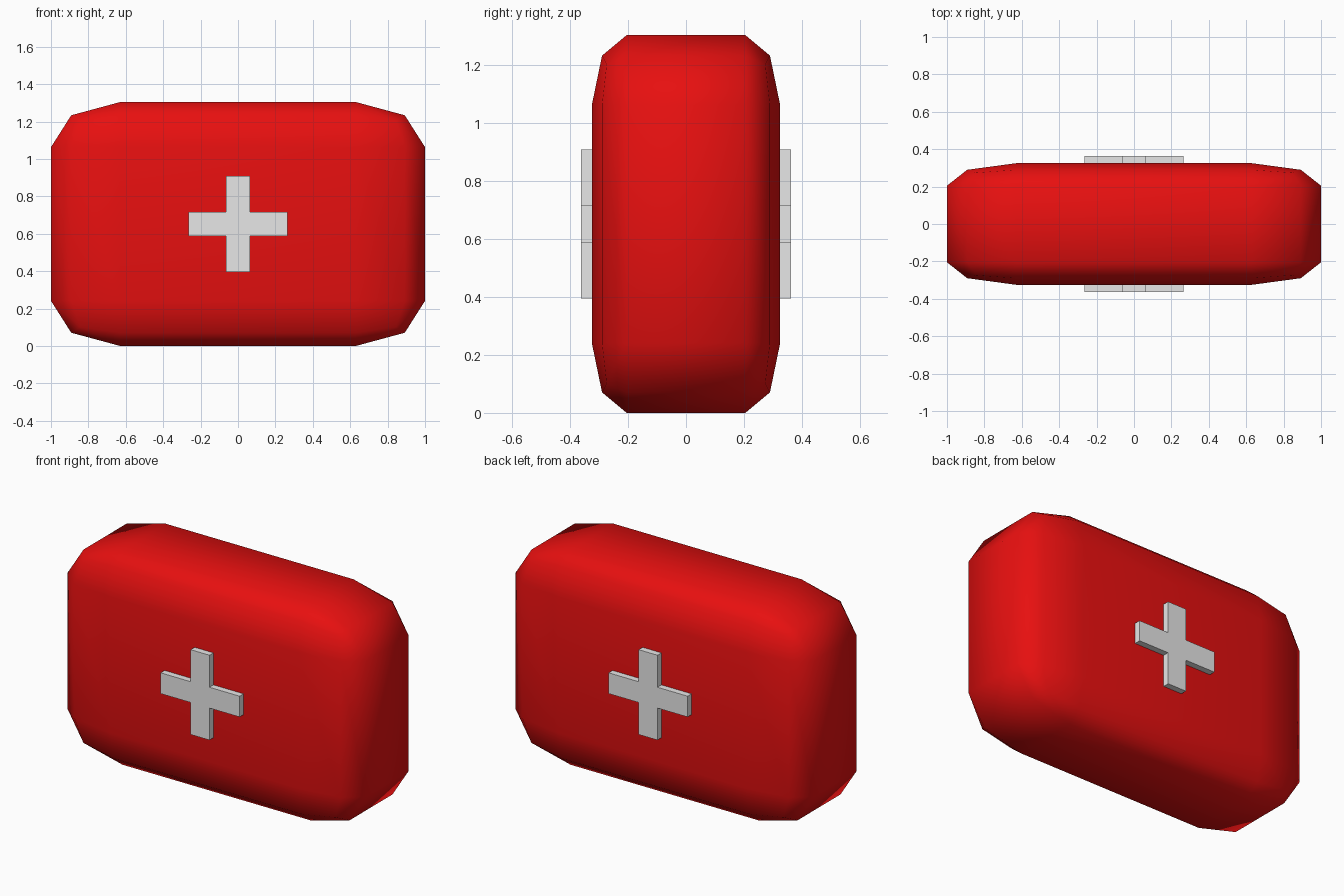
import bpy
import bmesh
from mathutils import Vector, Matrix

if "Cube" in bpy.data.objects:
    bpy.data.objects.remove(bpy.data.objects["Cube"], do_unlink=True)

HALF = Vector((1.0, 0.325, 0.652))   # half sizes of the case
ROUND = 0.37                         # edge rounding as a share of the half size


def make_material(name, colour):
    mat = bpy.data.materials.new(name)
    mat.use_nodes = True
    mat.diffuse_color = colour
    mat.node_tree.nodes["Principled BSDF"].inputs["Base Color"].default_value = colour
    return mat


def make_object(name, bm, mat, smooth):
    bmesh.ops.recalc_face_normals(bm, faces=bm.faces)
    for face in bm.faces:
        face.smooth = smooth
    mesh = bpy.data.meshes.new(name)
    bm.to_mesh(mesh)
    bm.free()
    mesh.materials.append(mat)
    obj = bpy.data.objects.new(name, mesh)
    bpy.context.collection.objects.link(obj)
    return obj


red = make_material("red", (0.8, 0.005, 0.005, 1))
pale_grey = make_material("pale grey", (0.8, 0.8, 0.8, 1))

# Case: a cube rounded in two steps, then stretched so the rounding stretches too
bm = bmesh.new()
bmesh.ops.create_cube(bm, size=2)
bmesh.ops.bevel(bm, geom=bm.edges[:], offset=ROUND, offset_type='OFFSET',
                segments=2, profile=0.5, affect='EDGES')
bmesh.ops.transform(bm, verts=bm.verts,
                    matrix=Matrix.Translation((0, 0, HALF.z)) @ Matrix.Diagonal(HALF).to_4x4())
make_object("case", bm, red, True)


# Raised cross on the front and the back
def make_cross(name, side):
    arm, x_len, z_len = 0.063, 0.265, 0.257
    quarter = [(x_len, arm), (arm, arm), (arm, z_len)]
    outline = (quarter + [(-x, z) for x, z in reversed(quarter)]
               + [(-x, -z) for x, z in quarter]
               + [(x, -z) for x, z in reversed(quarter)])
    bm = bmesh.new()
    inner, outer = side * (HALF.y - 0.005), side * 0.363
    face = bm.faces.new([bm.verts.new((x, inner, HALF.z + z)) for x, z in outline])
    moved = bmesh.ops.extrude_face_region(bm, geom=[face], use_keep_orig=True)["geom"]
    bmesh.ops.translate(bm, vec=(0, outer - inner, 0),
                        verts=[v for v in moved if isinstance(v, bmesh.types.BMVert)])
    make_object(name, bm, pale_grey, False)


make_cross("front_cross", -1)
make_cross("back_cross", 1)
